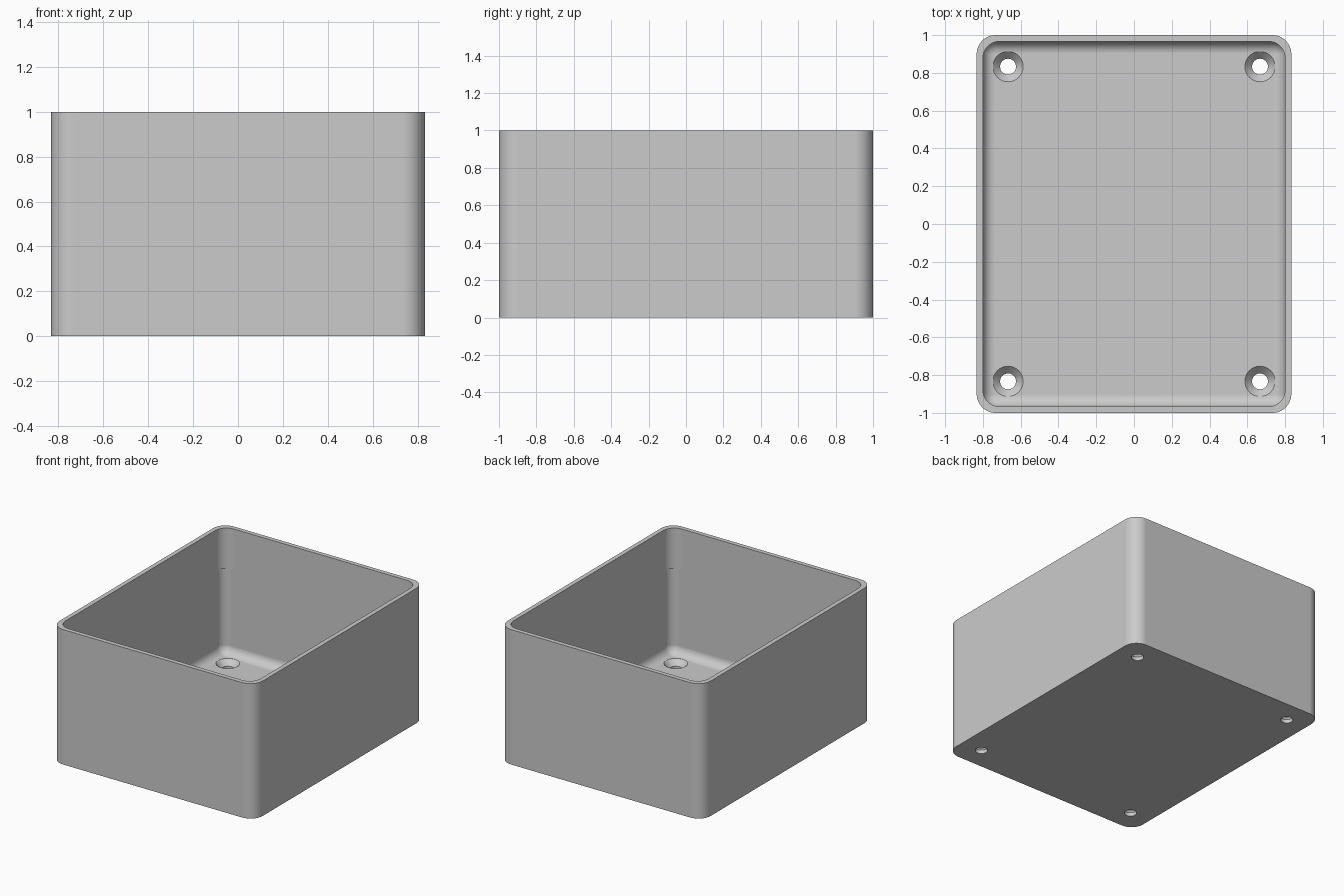
import bpy, bmesh, math

# Remove the default cube
if "Cube" in bpy.data.objects:
    bpy.data.objects.remove(bpy.data.objects["Cube"], do_unlink=True)

HALF_X, HALF_Y, HEIGHT = 0.833, 1.0, 1.0
WALL, FLOOR, LEDGE = 0.033, 0.067, 0.7
OUTER_R, UPPER_R, LOWER_R = 0.1, 0.09, 0.067
STEPS = 12

grey = bpy.data.materials.new("plain grey")
grey.use_nodes = True
colour = (0.6, 0.6, 0.6, 1)
grey.diffuse_color = colour
grey.node_tree.nodes["Principled BSDF"].inputs["Base Color"].default_value = colour


def make_object(name, bm):
    bmesh.ops.recalc_face_normals(bm, faces=bm.faces)
    mesh = bpy.data.meshes.new(name)
    bm.to_mesh(mesh)
    bm.free()
    mesh.materials.append(grey)
    obj = bpy.data.objects.new(name, mesh)
    bpy.context.collection.objects.link(obj)
    return obj


def rounded_rectangle(inset, radius, z):
    """Corner arcs of a rounded rectangle, counter-clockwise."""
    points = []
    cx, cy = HALF_X - inset - radius, HALF_Y - inset - radius
    for quarter, (sx, sy) in enumerate([(1, 1), (-1, 1), (-1, -1), (1, -1)]):
        for i in range(STEPS + 1):
            a = (quarter + i / STEPS) * math.pi / 2
            points.append((sx * cx + radius * math.cos(a),
                           sy * cy + radius * math.sin(a), z))
    return points


def circle(x, y, radius, z, sides=48):
    return [(x + radius * math.cos(2 * math.pi * i / sides),
             y + radius * math.sin(2 * math.pi * i / sides), z) for i in range(sides)]


def loft(bm, rings):
    """Skin a stack of equal rings and cap both ends."""
    loops = [[bm.verts.new(p) for p in ring] for ring in rings]
    for low, high in zip(loops, loops[1:]):
        for i in range(len(low)):
            j = (i + 1) % len(low)
            bm.faces.new((low[i], low[j], high[j], high[i]))
    bm.faces.new(loops[0][::-1])
    bm.faces.new(loops[-1])


# Open box: outside wall, rim, inside wall with a slight corner step, floor fillet
rings = [rounded_rectangle(0, OUTER_R, 0),
         rounded_rectangle(0, OUTER_R, HEIGHT),
         rounded_rectangle(WALL, UPPER_R, HEIGHT),
         rounded_rectangle(WALL, UPPER_R, LEDGE),
         rounded_rectangle(WALL, LOWER_R, LEDGE)]
fillet = LOWER_R - 0.002
for i in range(STEPS + 1):
    a = i / STEPS * math.pi / 2
    d = fillet * (1 - math.cos(a))
    rings.append(rounded_rectangle(WALL + d, LOWER_R - d,
                                   FLOOR + fillet * (1 - math.sin(a))))
bm = bmesh.new()
loft(bm, rings)
bmesh.ops.remove_doubles(bm, verts=bm.verts, dist=0.00001)
box = make_object("open_box", bm)

# Four countersunk screw holes through the floor
bm = bmesh.new()
for x in (-0.667, 0.667):
    for y in (-0.833, 0.833):
        loft(bm, [circle(x, y, 0.042, -0.05), circle(x, y, 0.042, 0.027),
                  circle(x, y, 0.08, FLOOR), circle(x, y, 0.08, FLOOR + 0.03)])
cutter = make_object("screw_hole_cutter", bm)
cutter.hide_render = True

bpy.ops.object.select_all(action="DESELECT")
bpy.context.view_layer.objects.active = box
box.select_set(True)
cut = box.modifiers.new("screw holes", "BOOLEAN")
cut.operation = "DIFFERENCE"
cut.solver = "EXACT"
cut.object = cutter
bpy.ops.object.modifier_apply(modifier=cut.name)
bpy.data.objects.remove(cutter, do_unlink=True)

# Smooth corners, crisp rims
bpy.ops.object.shade_smooth_by_angle(angle=math.radians(30))
weighted = box.modifiers.new("flat panels", "WEIGHTED_NORMAL")
weighted.keep_sharp = True
